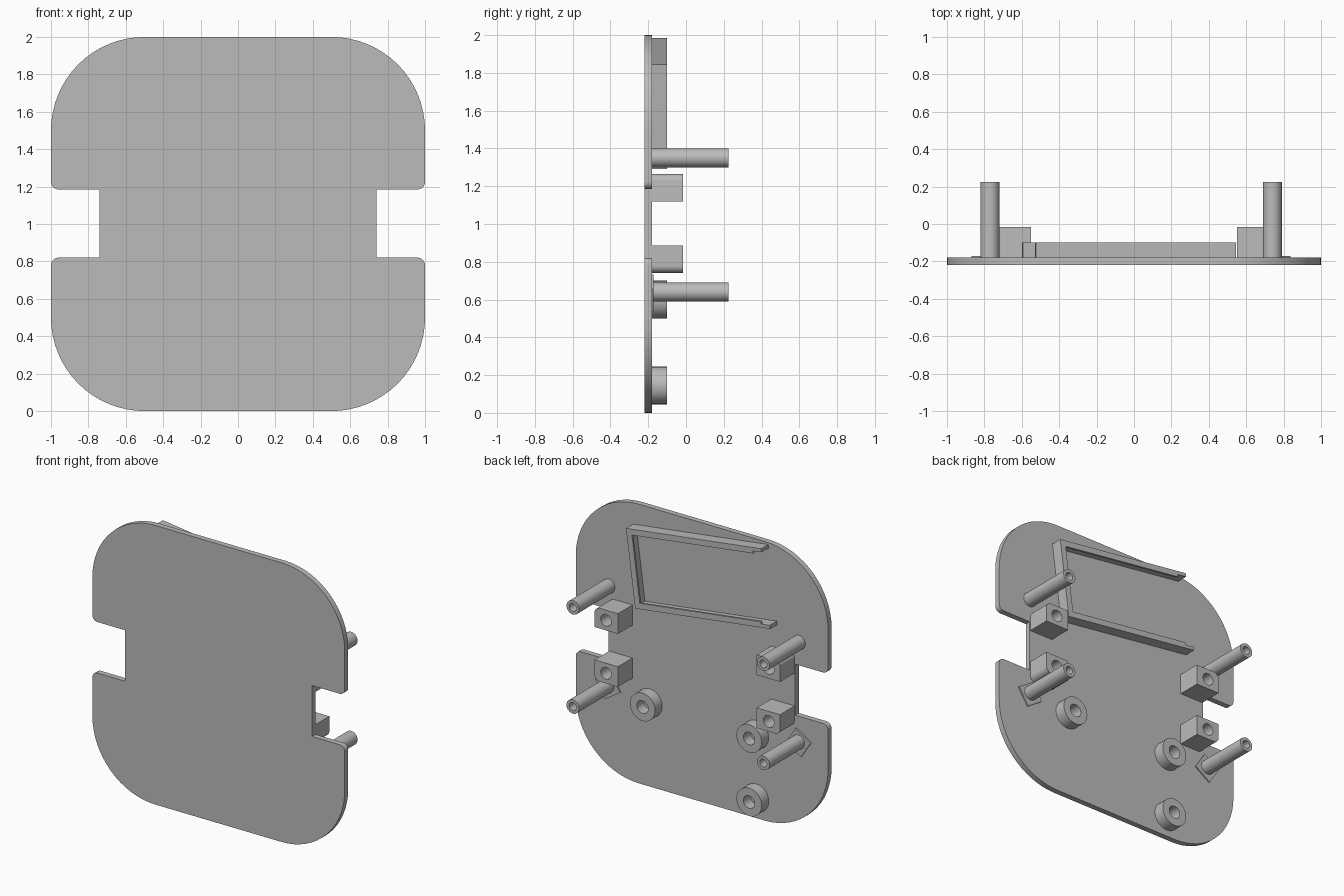
import bpy, bmesh
from math import sin, cos, pi, radians
from mathutils import Vector

if "Cube" in bpy.data.objects:
    bpy.data.objects.remove(bpy.data.objects["Cube"], do_unlink=True)

grey = bpy.data.materials.new("plain_grey")
grey.use_nodes = True
grey.diffuse_color = (0.5, 0.5, 0.5, 1)
grey.node_tree.nodes["Principled BSDF"].inputs["Base Color"].default_value = (0.5, 0.5, 0.5, 1)

PLATE_FRONT, PLATE_BACK = -0.22, -0.18


def circle(x, z, r, n=32):
    return [(x + r * cos(2 * pi * i / n), z + r * sin(2 * pi * i / n)) for i in range(n)]


def rounded(corners, steps=16):
    """Outline from (x, z, radius) right-angled corners."""
    out = []
    for i, (x, z, r) in enumerate(corners):
        p = Vector((x, z))
        if r == 0:
            out.append((x, z))
            continue
        before = (Vector(corners[i - 1][:2]) - p).normalized()
        after = (Vector(corners[(i + 1) % len(corners)][:2]) - p).normalized()
        centre = p + (before + after) * r
        for s in range(steps + 1):
            a = pi / 2 * s / steps
            out.append(tuple(centre - r * (after * cos(a) + before * sin(a))))
    return out


def prism(name, outlines, y0, y1):
    """Extrude x-z outlines from y0 to y1; inner outlines become holes."""
    curve = bpy.data.curves.new(name, "CURVE")
    curve.dimensions = "2D"
    curve.fill_mode = "BOTH"
    curve.extrude = (y1 - y0) / 2
    for pts in outlines:
        spline = curve.splines.new("POLY")
        spline.points.add(len(pts) - 1)
        for point, (x, z) in zip(spline.points, pts):
            point.co = (x, z, 0, 1)
        spline.use_cyclic_u = True
    temp = bpy.data.objects.new(name + "_outline", curve)
    bpy.context.collection.objects.link(temp)
    mesh = bpy.data.meshes.new_from_object(
        temp.evaluated_get(bpy.context.evaluated_depsgraph_get()))
    bpy.data.objects.remove(temp, do_unlink=True)

    # Weld the caps to the walls and stand the prism upright
    bm = bmesh.new()
    bm.from_mesh(mesh)
    bmesh.ops.remove_doubles(bm, verts=bm.verts, dist=1e-5)
    for v in bm.verts:
        x, z, d = v.co
        v.co = (x, (y0 + y1) / 2 - d, z)
    bmesh.ops.recalc_face_normals(bm, faces=bm.faces)
    bm.to_mesh(mesh)
    bm.free()
    mesh.name = name
    mesh.materials.clear()
    mesh.materials.append(grey)
    obj = bpy.data.objects.new(name, mesh)
    bpy.context.collection.objects.link(obj)
    bpy.ops.object.select_all(action="DESELECT")
    obj.select_set(True)
    bpy.context.view_layer.objects.active = obj
    bpy.ops.object.shade_smooth_by_angle(angle=radians(30))
    return obj


# Face plate with a notch in each side
right_half = [(1, 0, 0.5), (1, 0.82, 0.04), (0.74, 0.82, 0), (0.74, 1.185, 0),
              (1, 1.185, 0.04), (1, 2, 0.5)]
left_half = [(-x, z, r) for x, z, r in reversed(right_half)]
prism("face_plate", [rounded(right_half + left_half)], PLATE_FRONT, PLATE_BACK)

for side, label, post_x in ((1, "left", 0.74), (-1, "right", -0.77)):
    # Hollow posts
    for z, level in ((1.35, "upper"), (0.64, "lower")):
        prism(f"{level}_{label}_post",
              [circle(post_x, z, 0.05), circle(post_x, z, 0.028)], PLATE_BACK, 0.225)

    # Thin tilted square pad at the foot of the lower post
    pad = [(post_x + side * 0.1 * cos(radians(a)), 0.635 + 0.1 * sin(radians(a)))
           for a in (-12, 78, 168, 258)]
    pad = [(2 * post_x - x, z) for x, z in pad]
    prism(f"{label}_pad", [pad], PLATE_BACK, -0.171)

    # Screw blocks beside the notch, rounded on the corner away from it
    for z0, z1, level in ((1.265, 1.12, "upper"), (0.74, 0.885, "lower")):
        block = [(side * 0.55, z0, 0), (side * 0.735, z0, 0.04),
                 (side * 0.735, z1, 0), (side * 0.55, z1, 0)]
        prism(f"{level}_{label}_screw_block",
              [rounded(block, 8), circle(side * 0.645, (z0 + z1) / 2, 0.042)],
              PLATE_BACK, -0.015)

# Round bosses
for i, (x, z) in enumerate(((0.415, 0.6), (-0.43, 0.6), (-0.43, 0.145))):
    prism(f"round_boss_{i + 1}", [circle(x, z, 0.1), circle(x, z, 0.045)],
          PLATE_BACK, -0.1)

# Tilted three-sided bracket: u runs toward the open end, v runs upward
tilt = radians(7.45)
origin = Vector((0.473, 1.29))
along = Vector((-cos(tilt), sin(tilt)))
up = Vector((sin(tilt), cos(tilt)))
LENGTH, HEIGHT = 1.08, 0.56


def bracket(name, outer, inner, end, y0, y1):
    uv = [(outer, outer), (end, outer), (end, inner), (inner, inner),
          (inner, HEIGHT - inner), (end, HEIGHT - inner),
          (end, HEIGHT - outer), (outer, HEIGHT - outer)]
    prism(name, [[tuple(origin + along * u + up * v) for u, v in uv]], y0, y1)


bracket("bracket_wall", 0, 0.025, LENGTH, PLATE_BACK, -0.1)
bracket("bracket_lip", 0.025, 0.042, LENGTH - 0.07, -0.115, -0.1)
